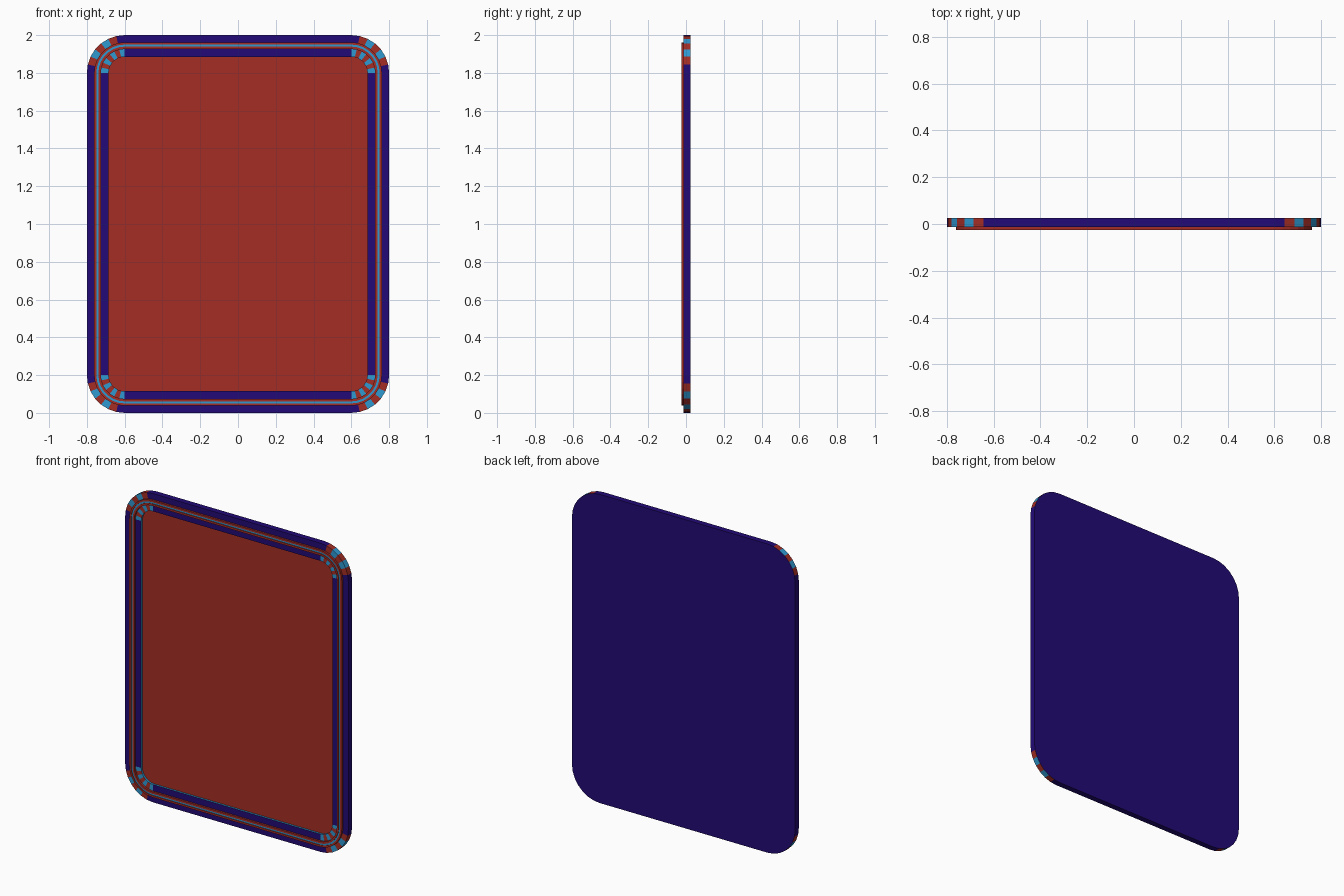
import bpy, bmesh, math

if "Cube" in bpy.data.objects:
    bpy.data.objects.remove(bpy.data.objects["Cube"], do_unlink=True)

HALF_W, HALF_H, RADIUS, STEPS = 0.8, 1.0, 0.2, 7
BACK, FACE, FRONT = 0.025, -0.0125, -0.025


def material(name, rgb):
    m = bpy.data.materials.new(name)
    m.use_nodes = True
    m.diffuse_color = (*rgb, 1)
    m.node_tree.nodes["Principled BSDF"].inputs["Base Color"].default_value = (*rgb, 1)
    return m


MATS = [material("deep blue", (0.016, 0.003, 0.18)),
        material("brick red", (0.37, 0.026, 0.018)),
        material("sky blue", (0.028, 0.32, 0.64))]
BLUE, RED, SKY = range(3)


# Colour rules: k is the step around a corner, k == STEPS is a straight side
def outer_blocks(k):
    if k in (0, STEPS - 1, STEPS):
        return BLUE
    return RED if k % 2 else SKY


def inner_blocks(k):
    if k == STEPS:
        return BLUE
    return RED if k % 2 else SKY


def plain(colour):
    return lambda k: colour


def outline(bm, inset, y):
    """Rounded rectangle, shrunk by inset, at depth y."""
    r = RADIUS - inset
    verts = []
    for c, (sx, sz) in enumerate([(1, 1), (-1, 1), (-1, -1), (1, -1)]):
        for k in range(STEPS + 1):
            a = math.pi / 2 * (c + k / STEPS)
            verts.append(bm.verts.new((sx * (HALF_W - RADIUS) + r * math.cos(a), y,
                                       HALF_H + sz * (HALF_H - RADIUS) + r * math.sin(a))))
    return verts


def bridge(bm, a, b, rule):
    n = len(a)
    for i in range(n):
        j = (i + 1) % n
        f = bm.faces.new((a[i], a[j], b[j], b[i]))
        f.material_index = rule(i % (STEPS + 1))


def finish(name, bm):
    bmesh.ops.recalc_face_normals(bm, faces=bm.faces)
    mesh = bpy.data.meshes.new(name)
    bm.to_mesh(mesh)
    bm.free()
    for m in MATS:
        mesh.materials.append(m)
    ob = bpy.data.objects.new(name, mesh)
    bpy.context.collection.objects.link(ob)
    return ob


def swept_ring(name, profile):
    """Closed profile of (inset, y, colour rule for the band that follows)."""
    bm = bmesh.new()
    loops = [outline(bm, inset, y) for inset, y, _ in profile]
    for i, (_, _, rule) in enumerate(profile):
        bridge(bm, loops[i], loops[(i + 1) % len(loops)], rule)
    return finish(name, bm)


# Border frame with chequered corners and a recessed opening
swept_ring("border_frame", [
    (0, BACK, outer_blocks),
    (0, FACE, outer_blocks),
    (0.055, FACE, inner_blocks),
    (0.115, FACE, plain(SKY)),
    (0.115, BACK, plain(BLUE)),
])

# Raised trim with a shallow coloured groove
GROOVE = FRONT + 0.004
swept_ring("raised_trim", [
    (0.038, FACE, plain(RED)),
    (0.038, FRONT, plain(RED)),
    (0.050, FRONT, plain(RED)),
    (0.050, GROOVE, plain(SKY)),
    (0.061, GROOVE, plain(RED)),
    (0.061, FRONT, plain(RED)),
    (0.074, FRONT, plain(RED)),
    (0.074, FACE, plain(RED)),
])

# Centre panel: red front, blue back
bm = bmesh.new()
front, back = outline(bm, 0.115, 0), outline(bm, 0.115, BACK)
bridge(bm, front, back, plain(BLUE))
bm.faces.new(front).material_index = RED
bm.faces.new(back).material_index = BLUE
finish("centre_panel", bm)
